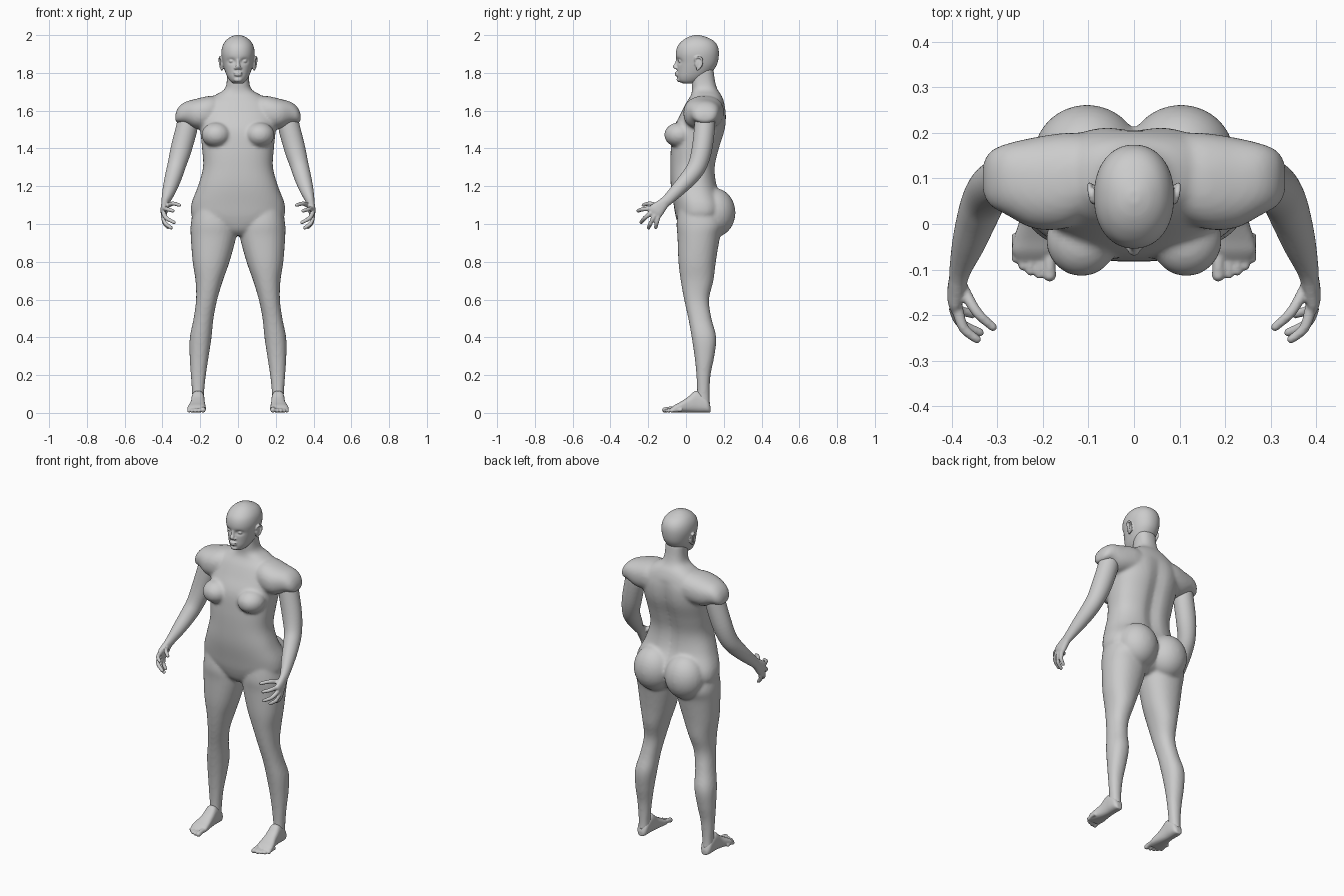
import bpy, bmesh, math
from mathutils import Vector, Matrix


def spline(rows, steps):
    """Catmull-Rom resampling of rows of numbers."""
    out = []
    for i in range(len(rows) - 1):
        a, b, c, d = (rows[max(0, min(len(rows) - 1, i + k))] for k in (-1, 0, 1, 2))
        for s in range(steps):
            t = s / steps
            out.append([0.5 * (2 * q + (r - p) * t + (2 * p - 5 * q + 4 * r - w) * t * t
                               + (3 * q - p - 3 * r + w) * t ** 3)
                        for p, q, r, w in zip(a, b, c, d)])
    out.append(list(rows[-1]))
    return out


def loft(bm, rows, frame=None, ref=(1, 0, 0), power=2.0, seg=32, steps=5):
    """Skin rows of (x, y, z, radius_u, radius_v); frame fixes u and v, else rings follow the path."""
    pts = spline(rows, steps)
    cen = [Vector(p[:3]) for p in pts]
    rings = []
    for i, p in enumerate(pts):
        if frame:
            u, v = Vector(frame[0]), Vector(frame[1])
        else:
            t = (cen[min(i + 1, len(cen) - 1)] - cen[max(i - 1, 0)]).normalized()
            u = Vector(ref)
            u = (u - t * u.dot(t)).normalized()
            v = t.cross(u)
        ring = []
        for k in range(seg):
            a = 2 * math.pi * k / seg
            c, s = math.cos(a), math.sin(a)
            c = math.copysign(abs(c) ** (2 / power), c)
            s = math.copysign(abs(s) ** (2 / power), s)
            ring.append(bm.verts.new(cen[i] + u * c * max(p[3], .002) + v * s * max(p[4], .002)))
        rings.append(ring)
    for r0, r1 in zip(rings, rings[1:]):
        for k in range(seg):
            j = (k + 1) % seg
            bm.faces.new((r0[k], r0[j], r1[j], r1[k]))
    bm.faces.new(rings[0])
    bm.faces.new(rings[-1])


XY = ((1, 0, 0), (0, 1, 0))
YZ = ((0, 1, 0), (0, 0, 1))
XZ = ((1, 0, 0), (0, 0, 1))


def slices(rows):
    """(z, x_min, x_max, y_front, y_back) to loft rows."""
    return [((a + b) / 2, (f + k) / 2, z, (b - a) / 2, (k - f) / 2) for z, a, b, f, k in rows]


def ball(bm, c, r):
    bmesh.ops.create_uvsphere(bm, u_segments=28, v_segments=18, radius=1,
                              matrix=Matrix.Translation(c) @ Matrix.Diagonal((*r, 1)))


def mirror(bm):
    geom = bmesh.ops.duplicate(bm, geom=bm.verts[:] + bm.edges[:] + bm.faces[:])["geom"]
    for g in geom:
        if isinstance(g, bmesh.types.BMVert):
            g.co.x *= -1


def finish(bm, name, voxel, smooth):
    bmesh.ops.recalc_face_normals(bm, faces=bm.faces[:])
    me = bpy.data.meshes.new(name)
    bm.to_mesh(me)
    bm.free()
    me.polygons.foreach_set("use_smooth", [True] * len(me.polygons))
    ob = bpy.data.objects.new(name, me)
    bpy.context.collection.objects.link(ob)
    m = ob.modifiers.new("Fuse", 'REMESH')
    m.mode, m.voxel_size, m.use_smooth_shade = 'VOXEL', voxel, True
    m = ob.modifiers.new("Soften", 'SMOOTH')
    m.factor, m.iterations = 0.5, smooth


# Body: torso, neck, shoulders, hips and legs
bm = bmesh.new()
torso = [(.94, .05, .0, .12), (.97, .13, -.03, .17), (1.03, .235, -.052, .2), (1.1, .248, -.065, .21),
         (1.2, .212, -.08, .168), (1.3, .185, -.083, .158), (1.4, .19, -.08, .18), (1.5, .2, -.068, .21),
         (1.58, .205, -.03, .215), (1.64, .18, 0, .203), (1.68, .125, .025, .188), (1.71, .075, .032, .168),
         (1.75, .06, .03, .155), (1.82, .058, .03, .145)]
loft(bm, slices([(z, -w, w, f, b) for z, w, f, b in torso]), XY, power=2.4, seg=56)
for v in bm.verts:  # spine groove
    if v.co.y > .1 and 1.08 < v.co.z < 1.63:
        v.co.y -= .02 * math.exp(-(v.co.x / .04) ** 2) * math.sin((v.co.z - 1.08) / .55 * math.pi) ** .5
side = bmesh.new()
leg = [(1.08, .03, .235, -.04, .17), (1.0, .008, .25, -.05, .2), (.93, .01, .25, -.045, .18),
       (.8, .045, .24, -.04, .158), (.7, .08, .225, -.028, .145), (.6, .11, .222, -.01, .122),
       (.5, .13, .235, .012, .135), (.4, .14, .255, .03, .16), (.3, .155, .256, .045, .15),
       (.2, .17, .25, .055, .13), (.1, .18, .243, .058, .125), (.04, .18, .244, .045, .128)]
loft(side, slices(leg), XY, power=2.2)
shoulder = [(.08, .11, 1.59, .09, .085), (.15, .095, 1.59, .105, .088), (.22, .09, 1.583, .1, .08),
            (.28, .098, 1.588, .078, .058), (.315, .1, 1.576, .06, .042), (.332, .1, 1.562, .032, .02)]
loft(side, shoulder, YZ, power=2.3)
ball(side, (.115, -.035, 1.472), (.078, .08, .066))   # breast
ball(side, (.103, .15, 1.06), (.117, .112, .13))      # buttock
mirror(side)
tmp = bpy.data.meshes.new("side_parts")
side.to_mesh(tmp)
side.free()
bm.from_mesh(tmp)
bpy.data.meshes.remove(tmp)
finish(bm, "body", .009, 5)

# Arms with hands
bm = bmesh.new()
arm = [(.265, .1, 1.59, .05, .05), (.267, .1, 1.53, .057, .055), (.3, .085, 1.4, .056, .054),
       (.325, .06, 1.31, .049, .05), (.342, .02, 1.25, .045, .046), (.362, -.04, 1.185, .037, .038),
       (.38, -.095, 1.13, .025, .03), (.386, -.125, 1.105, .02, .029)]
loft(bm, arm)
palm = [(.384, -.11, 1.118, .027, .02), (.388, -.135, 1.093, .034, .02), (.392, -.158, 1.07, .041, .018),
        (.392, -.175, 1.055, .037, .013)]
loft(bm, palm, ref=(0, -.7, .7), power=2.3)
fingers = [((.388, -.185, 1.082), (.374, -.228, 1.078), (.345, -.253, 1.07)),
           ((.395, -.183, 1.06), (.38, -.218, 1.032), (.338, -.238, 1.008)),
           ((.396, -.165, 1.047), (.388, -.186, 1.007), (.354, -.198, .98)),
           ((.394, -.146, 1.043), (.39, -.155, 1.008), (.371, -.16, .982)),
           ((.376, -.14, 1.095), (.346, -.192, 1.108), (.31, -.226, 1.1))]
for a, b, c in fingers:
    loft(bm, [(*a, .013, .013), (*b, .0115, .0115), (*c, .0095, .0095)], ref=(.3, .5, .9), seg=16)
    ball(bm, c, (.0095, .0095, .0095))
mirror(bm)
finish(bm, "arms", .0045, 3)

# Feet with toes
bm = bmesh.new()
foot = [(.13, .212, .016, .03), (.115, .212, .03, .07), (.085, .212, .034, .1), (.05, .212, .035, .115),
        (.01, .213, .038, .082), (-.03, .217, .046, .056), (-.06, .219, .049, .04), (-.08, .219, .04, .024)]
loft(bm, [(x, y, h / 2 + .002, w, h / 2) for y, x, w, h in foot], XZ, power=2.6)
for x, tip, r in ((.185, -.112, .0145), (.208, -.11, .0105), (.227, -.103, .0105),
                  (.244, -.092, .01), (.259, -.076, .01)):
    loft(bm, [(x, tip + .055, r + .006, r, r), (x, tip + .025, r + .006, r * .9, r * .9),
              (x, tip, r + .001, r, r)], XZ, seg=16)
    ball(bm, (x, tip, r + .001), (r, r, r))
mirror(bm)
finish(bm, "feet", .0045, 3)

# Head with face and ears
bm = bmesh.new()
head = [(1.744, .026, -.018, .04), (1.757, .042, -.038, .075), (1.78, .057, -.046, .11),
        (1.81, .069, -.047, .142), (1.85, .08, -.048, .166), (1.9, .088, -.054, .174),
        (1.94, .083, -.045, .168), (1.97, .066, -.02, .146), (1.99, .04, .012, .107), (2.0, .012, .045, .072)]
loft(bm, slices([(z, -w, w, f, b) for z, w, f, b in head]), XY, power=2.15, seg=64, steps=8)
for v in bm.verts:  # eye sockets
    if v.co.y < .02:
        v.co.y += .014 * math.exp(-((abs(v.co.x) - .034) / .019) ** 2 - ((v.co.z - 1.862) / .013) ** 2)
loft(bm, [(0, -.042, 1.875, .008, .01), (0, -.05, 1.85, .009, .01), (0, -.058, 1.835, .013, .012),
          (0, -.052, 1.82, .014, .01)], XY, seg=20)
ball(bm, (0, -.047, 1.8), (.024, .013, .006))
ball(bm, (0, -.046, 1.789), (.021, .014, .007))
ball(bm, (0, -.036, 1.764), (.022, .014, .013))
for s in (-1, 1):
    ball(bm, (s * .013, -.048, 1.825), (.008, .01, .007))
    ball(bm, (s * .034, -.028, 1.862), (.014, .013, .009))
    ball(bm, (s * .085, .066, 1.85), (.009, .02, .032))
    rim = [(.084, .052, 1.858), (.091, .05, 1.877), (.096, .068, 1.884), (.098, .085, 1.87),
           (.095, .083, 1.845), (.09, .07, 1.825), (.083, .058, 1.815)]
    loft(bm, [(s * x, y, z, .006, .006) for x, y, z in rim], seg=12)
finish(bm, "head", .004, 3)
